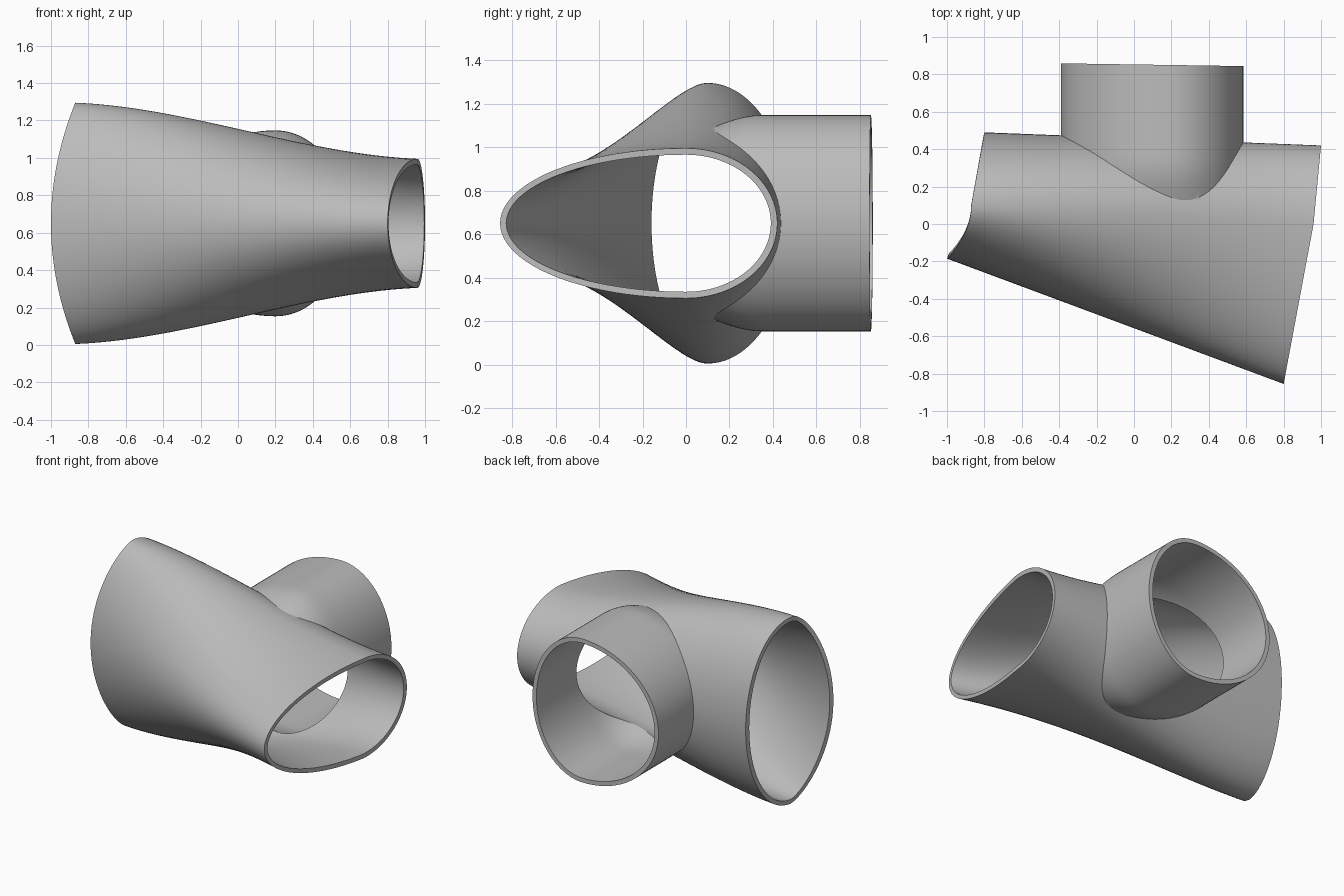
import bpy, bmesh, math
from mathutils import Vector

if "Cube" in bpy.data.objects:
    bpy.data.objects.remove(bpy.data.objects["Cube"])

WALL = 0.03
MID_Z = 0.65
SIDES = 96

grey = bpy.data.materials.new("plain grey")
grey.use_nodes = True
grey.diffuse_color = (0.5, 0.5, 0.5, 1)
grey.node_tree.nodes["Principled BSDF"].inputs["Base Color"].default_value = (0.5, 0.5, 0.5, 1)


def loft(name, rings):
    """Solid through a list of rings, with a fan cap on both ends."""
    bm = bmesh.new()
    loops = [[bm.verts.new(p) for p in ring] for ring in rings]
    for a, b in zip(loops, loops[1:]):
        for i in range(SIDES):
            j = (i + 1) % SIDES
            bm.faces.new((a[i], a[j], b[j], b[i]))
    for loop in (loops[0], loops[-1]):
        centre = bm.verts.new(sum((v.co for v in loop), Vector()) / SIDES)
        for i in range(SIDES):
            bm.faces.new((loop[i], loop[(i + 1) % SIDES], centre))
    bmesh.ops.recalc_face_normals(bm, faces=bm.faces)
    mesh = bpy.data.meshes.new(name)
    bm.to_mesh(mesh)
    bm.free()
    mesh.materials.append(grey)
    ob = bpy.data.objects.new(name, mesh)
    bpy.context.collection.objects.link(ob)
    return ob


def angles():
    return [math.tau * i / SIDES for i in range(SIDES)]


# Main tube: egg-shaped sections, tall at one end and deep at the other
def main_ring(t, inset):
    front = Vector((-1, -0.185)).lerp(Vector((0.8, -0.855)), t)
    crown = Vector((-0.87, 0.1)).lerp(Vector((0.96, 0)), t)
    back = Vector((-0.8, 0.49)).lerp(Vector((1, 0.42)), t)
    front.y += inset
    back.y -= inset
    s = min(max(t, 0), 1)
    ease = 0.25 * t + 0.75 * s * s * (3 - 2 * s)
    height = 0.645 - 0.3 * ease - inset
    ring = []
    for a in angles():
        c = math.cos(a)
        end = back if c > 0 else front
        bow = abs(c) if c > 0 else abs(c) ** (2 - s)
        ring.append((crown.x + bow * (end.x - crown.x),
                     crown.y + abs(c) * (end.y - crown.y),
                     MID_Z + height * math.sin(a)))
    return ring


# Side branch: egg-shaped section that sinks into the main tube at its root
def branch_ring(y, inset):
    sink = min(max((0.35 - y) / 0.5, 0), 1)
    height = 0.497 - 0.13 * sink * sink * (3 - 2 * sink) - inset
    ring = []
    for a in angles():
        c = math.cos(a)
        x = 0.2 + c * ((0.385 if c > 0 else 0.59) - inset)
        ring.append((x, y - 0.015 * x, MID_Z + height * math.sin(a)))
    return ring


def main_tube(name, start, stop, inset):
    n = 40
    return loft(name, [main_ring(start + (stop - start) * i / n, inset) for i in range(n + 1)])


def branch_tube(name, start, stop, inset):
    n = 24
    return loft(name, [branch_ring(start + (stop - start) * i / n, inset) for i in range(n + 1)])


def combine(target, tool, operation):
    mod = target.modifiers.new(operation.lower(), "BOOLEAN")
    mod.operation = operation
    mod.solver = "EXACT"
    mod.object = tool
    bpy.context.view_layer.objects.active = target
    bpy.ops.object.modifier_apply(modifier=mod.name)
    bpy.data.objects.remove(tool)


# Join the two outer bodies, then hollow them out through all three ends
pipe = main_tube("branched_pipe", 0, 1, 0)
combine(pipe, branch_tube("branch_outer", -0.15, 0.853, 0), "UNION")
combine(pipe, main_tube("main_bore", -0.06, 1.06, WALL), "DIFFERENCE")
combine(pipe, branch_tube("branch_bore", -0.13, 0.95, WALL), "DIFFERENCE")

bpy.ops.object.select_all(action="DESELECT")
pipe.select_set(True)
bpy.context.view_layer.objects.active = pipe
bpy.ops.object.shade_smooth_by_angle(angle=math.radians(32))
